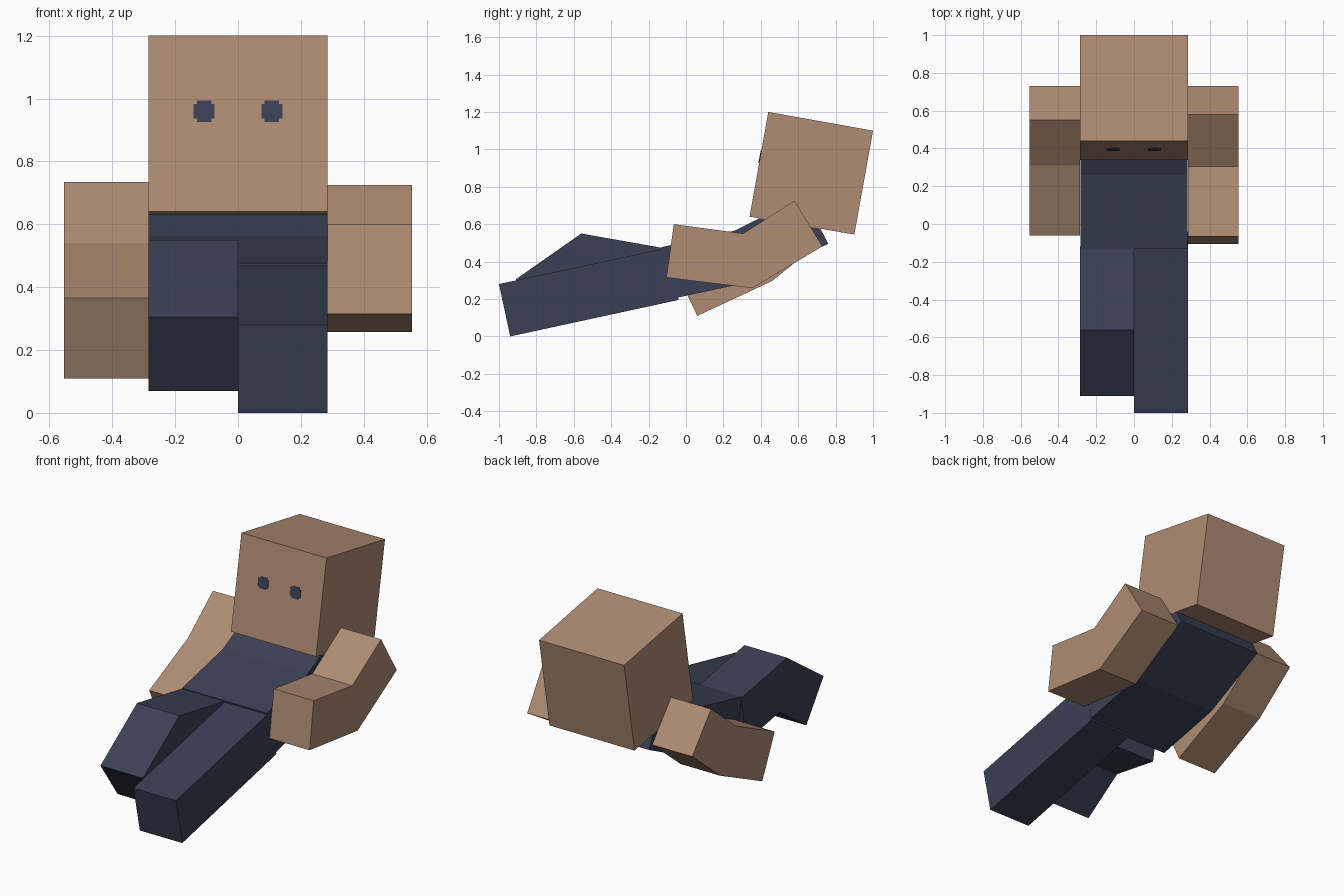
import bpy, bmesh
from mathutils import Vector

cube = bpy.data.objects.get("Cube")
if cube:
    bpy.data.objects.remove(cube, do_unlink=True)


def make_material(name, rgb):
    mat = bpy.data.materials.new(name)
    mat.use_nodes = True
    colour = (*rgb, 1.0)
    mat.diffuse_color = colour
    mat.node_tree.nodes["Principled BSDF"].inputs["Base Color"].default_value = colour
    return mat


skin = make_material("skin tan", (0.43, 0.265, 0.172))
navy = make_material("navy cloth", (0.042, 0.052, 0.09))


def prism(name, outline, offset, mat):
    """Sweep a closed outline of 3D points along an offset vector."""
    bm = bmesh.new()
    face = bm.faces.new([bm.verts.new(p) for p in outline])
    new = bmesh.ops.extrude_face_region(bm, geom=[face])["geom"]
    moved = [v for v in new if isinstance(v, bmesh.types.BMVert)]
    bmesh.ops.translate(bm, verts=moved, vec=offset)
    bmesh.ops.recalc_face_normals(bm, faces=bm.faces)
    mesh = bpy.data.meshes.new(name)
    bm.to_mesh(mesh)
    bm.free()
    mesh.materials.append(mat)
    obj = bpy.data.objects.new(name, mesh)
    bpy.context.collection.objects.link(obj)
    return obj


def side_part(name, profile, x0, x1, mat):
    """Extrude a side profile of (y, z) points across the body."""
    return prism(name, [(x0, y, z) for y, z in profile], (x1 - x0, 0, 0), mat)


W = 0.285    # half the body width
ARM = 0.553  # outer side of the arms

# Head, tilted back
side_part("head", [(0.34, 0.64), (0.44, 1.2), (1.0, 1.1), (0.9, 0.545)], -W, W, skin)

# Torso, bent at the waist
side_part("torso", [(-0.13, 0.477), (0.26, 0.565), (0.63, 0.75),
                    (0.76, 0.495), (0.35, 0.293), (-0.07, 0.202)],
          -W + 0.001, W - 0.001, navy)

# Arms, bent at the elbow
side_part("left_arm", [(-0.065, 0.6), (0.305, 0.55), (0.58, 0.725),
                       (0.73, 0.482), (0.355, 0.258), (-0.105, 0.315)],
          W, ARM, skin)
side_part("right_arm", [(-0.06, 0.365), (0.31, 0.54), (0.55, 0.735),
                        (0.73, 0.515), (0.46, 0.296), (0.06, 0.11)],
          -ARM, -W, skin)

# Legs, one straight and one with a raised knee
side_part("left_leg", [(-1.0, 0.28), (-0.10, 0.473), (-0.04, 0.195), (-0.94, 0)],
          0, W, navy)
side_part("right_leg", [(-0.91, 0.305), (-0.56, 0.55), (-0.12, 0.472),
                        (-0.17, 0.19), (-0.49, 0.248), (-0.745, 0.07)],
          -W, 0, navy)

# Eyes: thin plates with notched corners on the sloping face
up = Vector((0, 0.1, 0.56)).normalized()
out = Vector((0, -up.z, up.y))
R, N = 0.034, 0.023
corner = [(R, -N), (R, N), (N, N)]
outline = []
for i in range(4):
    outline += corner
    corner = [(-b, a) for a, b in corner]
for name, x in (("left_eye", 0.108), ("right_eye", -0.108)):
    centre = Vector((x, 0.397, 0.959)) - out * 0.002
    points = [centre + Vector((a, 0, 0)) + up * b for a, b in outline]
    prism(name, points, out * 0.006, navy)
